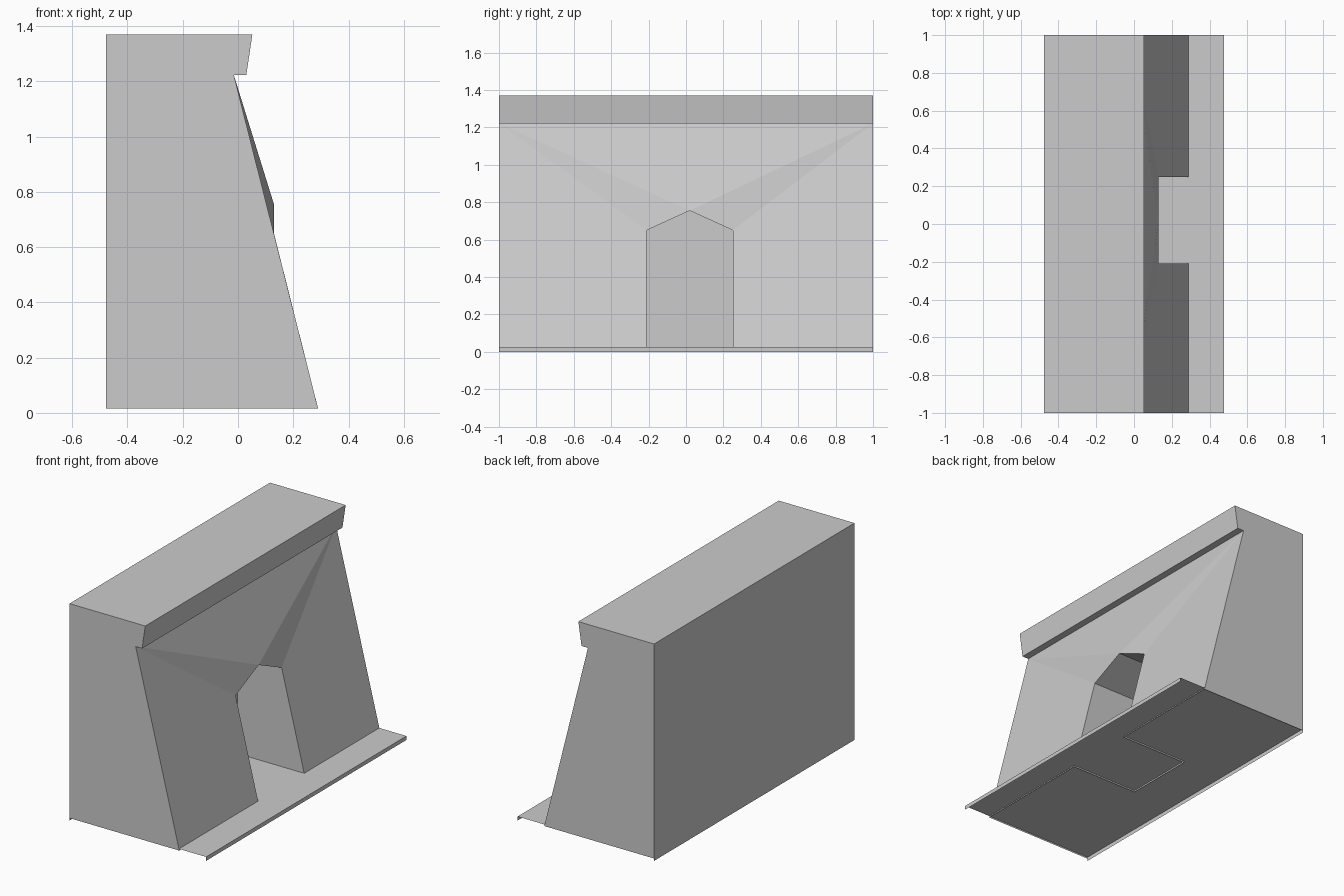
import bpy, bmesh

if "Cube" in bpy.data.objects:
    bpy.data.objects.remove(bpy.data.objects["Cube"])


def make_object(name, polygons):
    """Build a flat-faced object from polygons given as point lists."""
    bm = bmesh.new()
    for poly in polygons:
        bm.faces.new([bm.verts.new(p) for p in poly])
    bmesh.ops.remove_doubles(bm, verts=bm.verts, dist=1e-5)
    bmesh.ops.recalc_face_normals(bm, faces=bm.faces)
    mesh = bpy.data.meshes.new(name)
    bm.to_mesh(mesh)
    bm.free()
    obj = bpy.data.objects.new(name, mesh)
    bpy.context.collection.objects.link(obj)
    return obj


# Wall: side profile (x, z), running from front foot over the top to the back foot
foot, brow = (0.29, 0.015), (-0.015, 1.222)
profile = [foot, brow, (0.03, 1.222), (0.052, 1.37), (-0.477, 1.37), (-0.477, 0.015)]
polys = [[(x, y, z) for x, z in profile] for y in (-1, 1)]
for (xa, za), (xb, zb) in zip(profile[1:], profile[2:]):
    polys.append([(xa, -1, za), (xa, 1, za), (xb, 1, zb), (xb, -1, zb)])

# Sloping front around the pointed doorway
door = [(foot[0], -0.21, 0.015), (0.13, -0.21, 0.65), (0.13, 0.02, 0.755),
        (0.13, 0.25, 0.65), (foot[0], 0.25, 0.015)]
top = {s: (brow[0], s, brow[1]) for s in (-1, 1)}
apex = door[2]
for s, sill, eave in ((-1, door[0], door[1]), (1, door[4], door[3])):
    polys.append([top[s], (foot[0], s, foot[1]), sill, eave])
    polys.append([top[s], eave, apex])
polys.append([top[-1], apex, top[1]])

# Recess behind the doorway
inner = [(-0.18, y, z) for x, y, z in door]
for i in range(4):
    polys.append([door[i], door[i + 1], inner[i + 1], inner[i]])
polys.append(inner)
make_object("wall", polys)

# Thin floor sheet with turned-down front and back lips
edge = 0.477
floor = [[(-edge, -1, 0.025), (edge, -1, 0.025), (edge, 1, 0.025), (-edge, 1, 0.025)]]
for x in (-edge, edge):
    floor.append([(x, -1, 0.025), (x, 1, 0.025), (x, 1, 0), (x, -1, 0)])
make_object("floor", floor)
